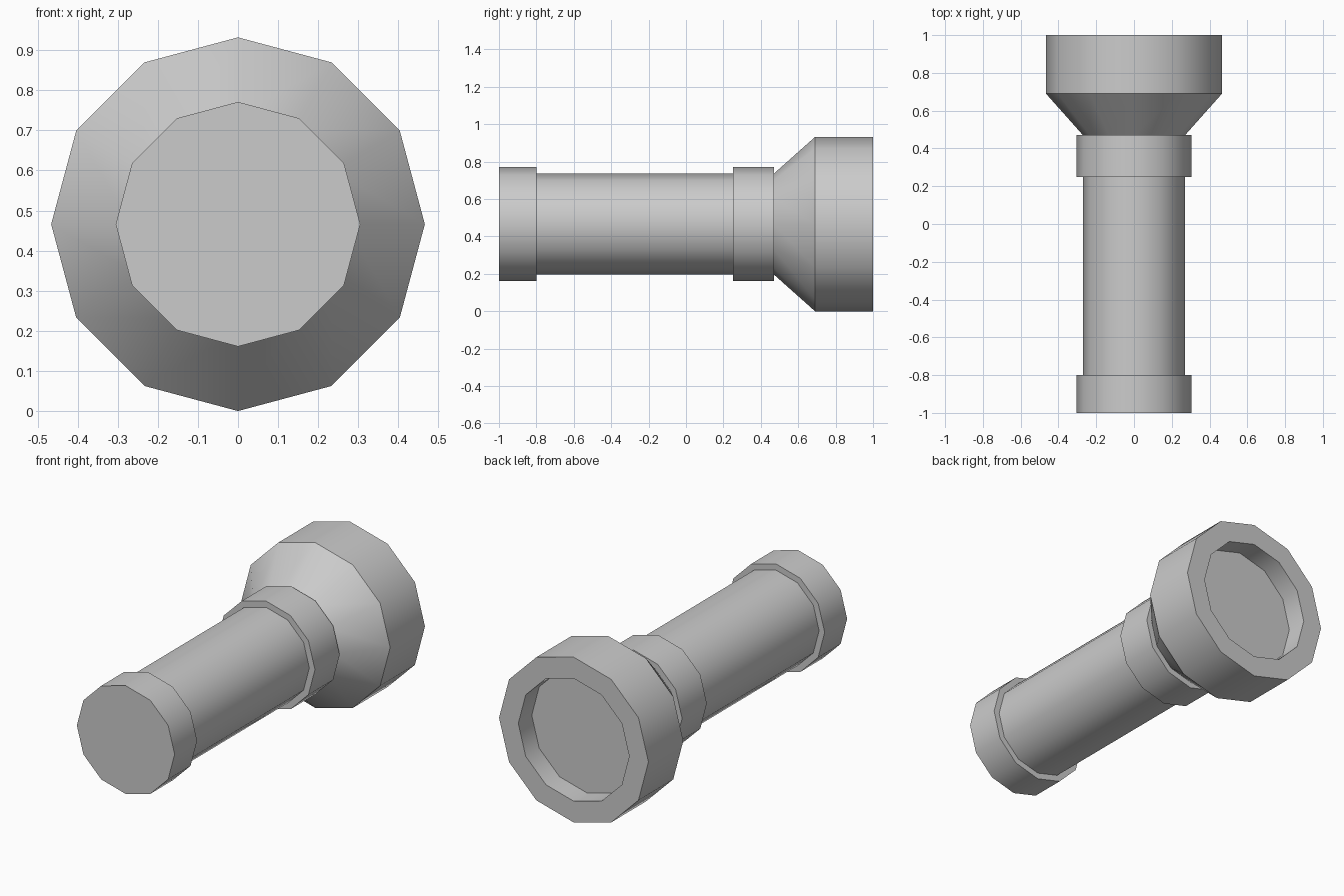
import bpy, bmesh
from math import sin, cos, tau, radians

if "Cube" in bpy.data.objects:
    bpy.data.objects.remove(bpy.data.objects["Cube"])

SIDES = 12
AXIS_Z = 0.466


def lathe(name, profile, cap_start=False, cap_end=False):
    """Revolve (y, radius) points around the long axis; winding faces outward."""
    bm = bmesh.new()
    rings = []
    for y, r in profile:
        rings.append([bm.verts.new((r * sin(tau * k / SIDES), y,
                                    AXIS_Z + r * cos(tau * k / SIDES)))
                      for k in range(SIDES)])
    for a, b in zip(rings, rings[1:]):
        for j in range(SIDES):
            k = (j + 1) % SIDES
            bm.faces.new((a[j], a[k], b[k], b[j]))
    if cap_start:
        bm.faces.new(rings[0][::-1])
    if cap_end:
        bm.faces.new(rings[-1])
    mesh = bpy.data.meshes.new(name)
    bm.to_mesh(mesh)
    bm.free()
    obj = bpy.data.objects.new(name, mesh)
    bpy.context.collection.objects.link(obj)
    bpy.ops.object.select_all(action='DESELECT')
    obj.select_set(True)
    bpy.context.view_layer.objects.active = obj
    bpy.ops.object.shade_smooth_by_angle(angle=radians(35))
    return obj


GRIP, BAND, HEAD, LENS = 0.27, 0.305, 0.466, 0.346

# Tail cap, closed at the front
lathe("tail_cap", [(-1, BAND), (-0.8, BAND), (-0.8, GRIP)], cap_start=True)

# Handle tube
lathe("handle", [(-0.8, GRIP), (0.25, GRIP)])

# Raised collar between handle and head
lathe("collar", [(0.25, GRIP), (0.25, BAND), (0.47, BAND), (0.47, GRIP)])

# Flared head with flat rim and recess wall
lathe("head", [(0.47, GRIP), (0.69, HEAD), (1, HEAD), (1, LENS), (0.88, LENS)])

# Lens disc at the bottom of the recess
lathe("lens", [(0.88, LENS)], cap_end=True)
